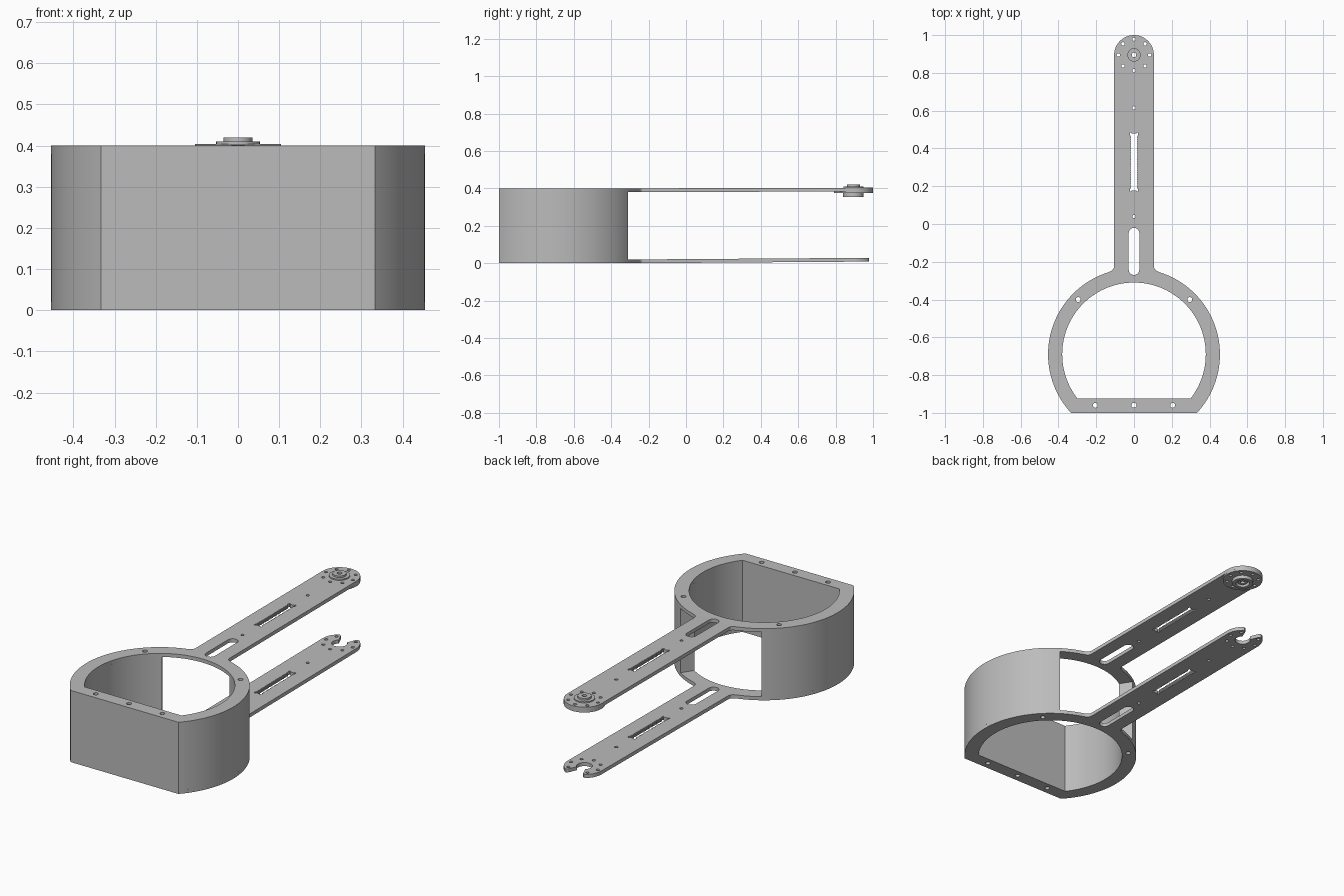
import bpy, bmesh
from math import sin, cos, asin, acos, radians, degrees, sqrt

cube = bpy.data.objects.get("Cube")
if cube:
    bpy.data.objects.remove(cube, do_unlink=True)

grey = bpy.data.materials.new("plain_grey")
grey.use_nodes = True
grey.diffuse_color = (0.5, 0.5, 0.5, 1)
grey.node_tree.nodes["Principled BSDF"].inputs["Base Color"].default_value = (0.5, 0.5, 0.5, 1)

# Main dimensions
HEIGHT, PLATE = 0.4, 0.02
RING_Y, R_OUT, R_IN = -0.69, 0.455, 0.38
FLAT_OUT, FLAT_IN = -1.0, -0.925
ARM, HUB_Y = 0.105, 0.895


def arc(cx, cy, r, start, end, n):
    """Points on an arc, angles in degrees."""
    angles = [radians(start + (end - start) * i / n) for i in range(n + 1)]
    return [(cx + r * cos(a), cy + r * sin(a)) for a in angles]


def circle(cx, cy, r, n=20):
    return arc(cx, cy, r, 0, 360, n)[:-1]


def mirrored(half):
    """Close a +x half outline with its reflection."""
    return half + [(-x, y) for x, y in reversed(half) if x > 1e-5]


def slab(name, loops, z0, z1, tilt=0.0):
    """Filled outline with holes, extruded from z0 to z1; the arm may rise slightly."""
    curve = bpy.data.curves.new(name, 'CURVE')
    curve.dimensions = '2D'
    curve.fill_mode = 'BOTH'
    curve.extrude = (z1 - z0) / 2
    for loop in loops:
        spline = curve.splines.new('POLY')
        spline.points.add(len(loop) - 1)
        for point, (x, y) in zip(spline.points, loop):
            point.co = (x, y, 0, 1)
        spline.use_cyclic_u = True
    temp = bpy.data.objects.new(name + "_outline", curve)
    bpy.context.collection.objects.link(temp)
    graph = bpy.context.evaluated_depsgraph_get()
    mesh = bpy.data.meshes.new_from_object(temp.evaluated_get(graph))
    bpy.data.objects.remove(temp, do_unlink=True)
    bpy.data.curves.remove(curve)

    bm = bmesh.new()
    bm.from_mesh(mesh)
    bmesh.ops.remove_doubles(bm, verts=bm.verts, dist=1e-5)
    bmesh.ops.recalc_face_normals(bm, faces=bm.faces)
    for v in bm.verts:
        v.co.z += (z0 + z1) / 2 + tilt * max(0, v.co.y + 0.25)
    bm.to_mesh(mesh)
    bm.free()
    mesh.name = name
    mesh.materials.clear()
    mesh.materials.append(grey)
    obj = bpy.data.objects.new(name, mesh)
    bpy.context.collection.objects.link(obj)
    bpy.ops.object.select_all(action='DESELECT')
    obj.select_set(True)
    bpy.context.view_layer.objects.active = obj
    bpy.ops.object.shade_smooth_by_angle(angle=radians(30))
    return obj


# Shared outlines
flat_angle_out = degrees(asin((FLAT_OUT - RING_Y) / R_OUT))
flat_angle_in = degrees(asin((FLAT_IN - RING_Y) / R_IN))
ring_opening = mirrored(arc(0, RING_Y, R_IN, flat_angle_in, 90, 48))
ring_holes = [circle(x, y, 0.013) for x, y in
              [(-0.295, -0.4), (0.295, -0.4), (-0.205, -0.96), (0, -0.96), (0.205, -0.96)]]

# Round-ended slot near the ring
round_slot = mirrored(arc(0, -0.242, 0.028, -90, 0, 8) + arc(0, -0.048, 0.028, 0, 90, 8))

# Serrated slot in the middle of the arm, with relieved corners
teeth = [(0.022, 0.172), (0.022, 0.187)]
STEPS = 24
for i in range(STEPS):
    y = 0.187 + 0.281 * i / STEPS
    teeth += [(0.016, y + 0.001), (0.016, y + 0.006), (0.019, y + 0.007), (0.019, y + 0.011)]
teeth += [(0.022, 0.469), (0.022, 0.484), (0.013, 0.484), (0.013, 0.478)]
long_slot = mirrored([(0.013, 0.178), (0.013, 0.172)] + teeth)

arm_holes = [circle(0, y, 0.009) for y in (0.04, 0.615)]


def bolt_circle(angles):
    return [circle(0.083 * cos(radians(a)), HUB_Y + 0.083 * sin(radians(a)), 0.009, 14)
            for a in angles]


# Ring side, then a small fillet up to the arm
join = degrees(acos(0.132 / R_OUT))
side = arc(0, RING_Y, R_OUT, flat_angle_out, join, 48)
side += [(0.119, -0.248), (0.109, -0.239), (ARM, -0.225)]

full_tip = side + arc(0, HUB_Y, ARM, 0, 90, 20)
fork_tip = (side + arc(0, HUB_Y, ARM, 0, 50, 10)
            + [(0.056, 0.979), (0.047, 0.974), (0.041, 0.962), (0.03, 0.935)]
            + arc(0, HUB_Y, 0.04, 49, -90, 18))

plate_cuts = [ring_opening, round_slot, long_slot] + ring_holes + arm_holes
all_bolts = bolt_circle(range(0, 360, 45))
bore = circle(0, HUB_Y, 0.012)

# Upper and lower plates with their arms
slab("upper_plate", [mirrored(full_tip), bore] + plate_cuts + all_bolts,
     HEIGHT - PLATE, HEIGHT, 0.003)
slab("lower_plate", [mirrored(fork_tip)] + plate_cuts
     + bolt_circle([0, 45, 135, 180, 225, 270, 315]), 0, PLATE, 0.007)

# Curved wall between the plates, open towards the arms
gap = degrees(asin(0.38 / R_OUT))
wall = arc(0, RING_Y, R_OUT, gap, flat_angle_out, 40)
wall += [(-x, y) for x, y in reversed(wall)]
inner = arc(0, RING_Y, R_IN, gap, flat_angle_in, 40)
wall += [(-x, y) for x, y in inner] + inner[::-1]
slab("wall", [wall] + ring_holes, PLATE, HEIGHT - PLATE)

# Pivot hub at the end of the upper arm
slab("tip_pad", [circle(0, HUB_Y, ARM, 64), bore] + all_bolts, 0.374, 0.385)
for name, outer, hole, z0, z1 in [
        ("hub_lower_collar", 0.055, 0.036, 0.355, 0.376),
        ("hub_lower_core", 0.026, 0.012, 0.362, 0.376),
        ("hub_flange", 0.053, 0.012, 0.4, 0.41),
        ("hub_cap", 0.035, 0.012, 0.41, 0.42)]:
    slab(name, [circle(0, HUB_Y, outer, 40), circle(0, HUB_Y, hole)], z0, z1)
